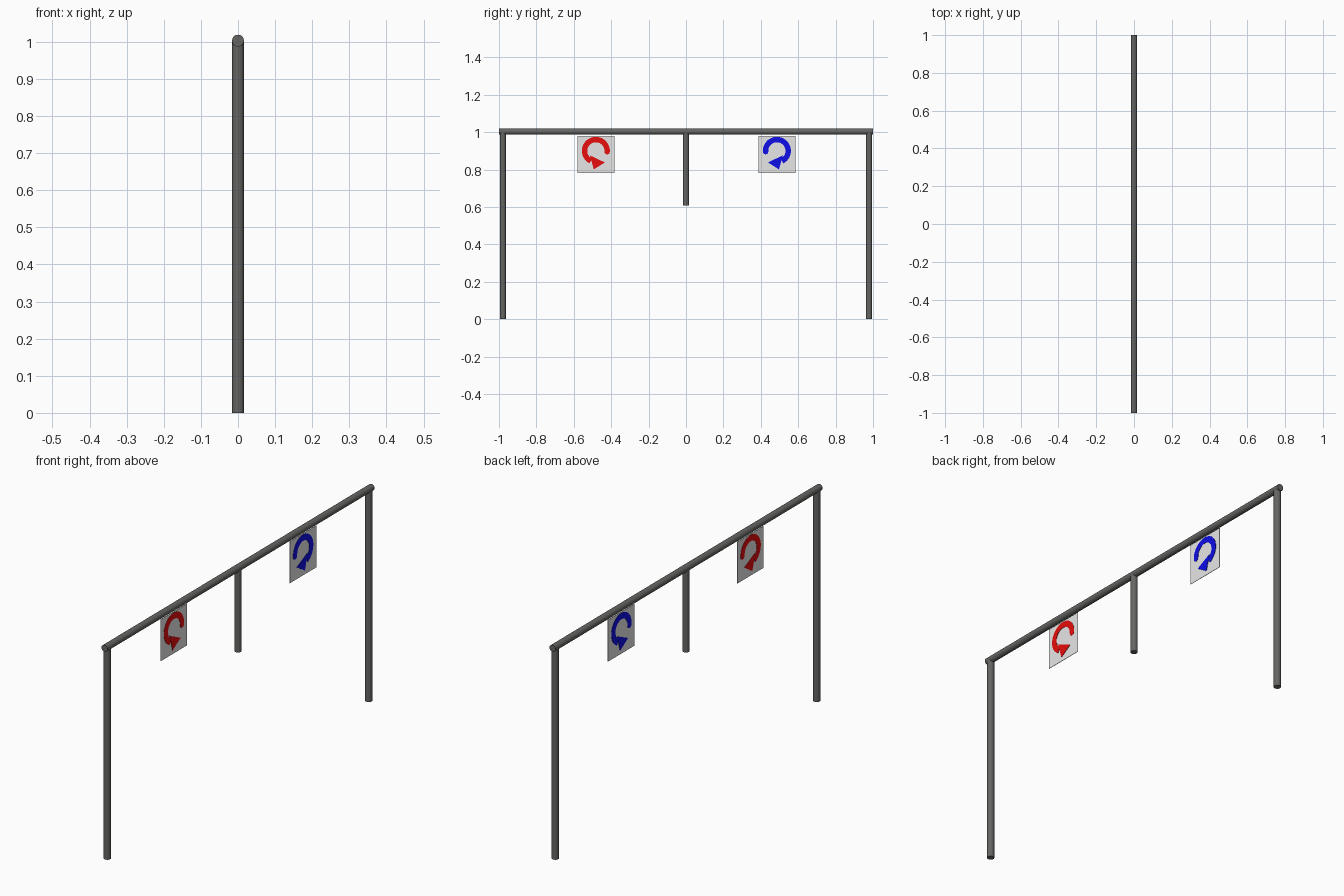
import bpy, bmesh, math
from mathutils import Vector

if "Cube" in bpy.data.objects:
    bpy.data.objects.remove(bpy.data.objects["Cube"])


def material(name, rgb):
    m = bpy.data.materials.new(name)
    m.diffuse_color = (*rgb, 1)
    m.use_nodes = True
    m.node_tree.nodes["Principled BSDF"].inputs["Base Color"].default_value = m.diffuse_color
    return m


METAL = material("dark grey metal", (0.13, 0.13, 0.125))
PANEL = material("light grey panel", (0.8, 0.8, 0.8))
RED = material("red", (0.9, 0.005, 0.005))
BLUE = material("blue", (0.005, 0.005, 0.9))

R = 0.016       # tube radius
BAR_Z = 1.003   # height of the bar's axis


def tube(name, a, b):
    a, b = Vector(a), Vector(b)
    bpy.ops.mesh.primitive_cylinder_add(vertices=32, radius=R, depth=(b - a).length,
                                        location=(a + b) / 2)
    ob = bpy.context.object
    ob.name = name
    if abs((b - a).y) > 0.01:
        ob.rotation_euler.x = math.pi / 2
    ob.data.materials.append(METAL)
    bpy.ops.object.shade_smooth_by_angle(angle=math.radians(40))


def plate(name, polys, mat, centre, thick, flip=1):
    """Extrude flat (y, z) polygons into a thin plate centred on x = 0."""
    bm = bmesh.new()
    for poly in polys:
        bm.faces.new([bm.verts.new((-thick / 2, flip * u, v)) for u, v in poly])
    bmesh.ops.remove_doubles(bm, verts=bm.verts, dist=1e-5)
    ext = bmesh.ops.extrude_face_region(bm, geom=bm.faces[:], use_keep_orig=True)
    moved = [g for g in ext["geom"] if isinstance(g, bmesh.types.BMVert)]
    bmesh.ops.translate(bm, verts=moved, vec=(thick, 0, 0))
    bmesh.ops.recalc_face_normals(bm, faces=bm.faces)
    me = bpy.data.meshes.new(name)
    bm.to_mesh(me)
    bm.free()
    me.materials.append(mat)
    ob = bpy.data.objects.new(name, me)
    ob.location = (0, *centre)
    bpy.context.collection.objects.link(ob)


def arrow_polys():
    """Curved arrow: ring strip, round tail and triangular head."""
    mid, half, n = 0.0605, 0.0145, 28
    a0, a1 = math.radians(-4), math.radians(243)

    def polar(r, a):
        return (r * math.cos(a), r * math.sin(a))

    angs = [a0 + (a1 - a0) * i / n for i in range(n + 1)]
    polys = [[polar(mid - half, a), polar(mid + half, a),
              polar(mid + half, b), polar(mid - half, b)]
             for a, b in zip(angs, angs[1:])]
    cx, cy = polar(mid, a0)
    polys.append([(cx + half * math.cos(a0 - math.pi * i / 8),
                   cy + half * math.sin(a0 - math.pi * i / 8)) for i in range(9)])
    return polys, [[(0.048, -0.062), (-0.032, -0.024), (-0.011, -0.099)]]


# Frame
tube("top_bar", (0, -1, BAR_Z), (0, 1, BAR_Z))
tube("left_post", (0, -0.979, 0), (0, -0.979, BAR_Z))
tube("right_post", (0, 0.979, 0), (0, 0.979, BAR_Z))
tube("centre_post", (0, 0, 0.609), (0, 0, BAR_Z))

# Sign panels with arrows showing on both sides
H = 0.099
square = [[(-H, -H), (H, -H), (H, H), (-H, H)]]
ring, head = arrow_polys()
for side, y, mat, flip in (("left", -0.482, RED, 1), ("right", 0.486, BLUE, -1)):
    plate(side + "_sign_panel", square, PANEL, (y, 0.881), 0.002)
    plate(side + "_arrow_curve", ring, mat, (y, 0.9), 0.005, flip)
    plate(side + "_arrow_head", head, mat, (y, 0.9), 0.006, flip)
